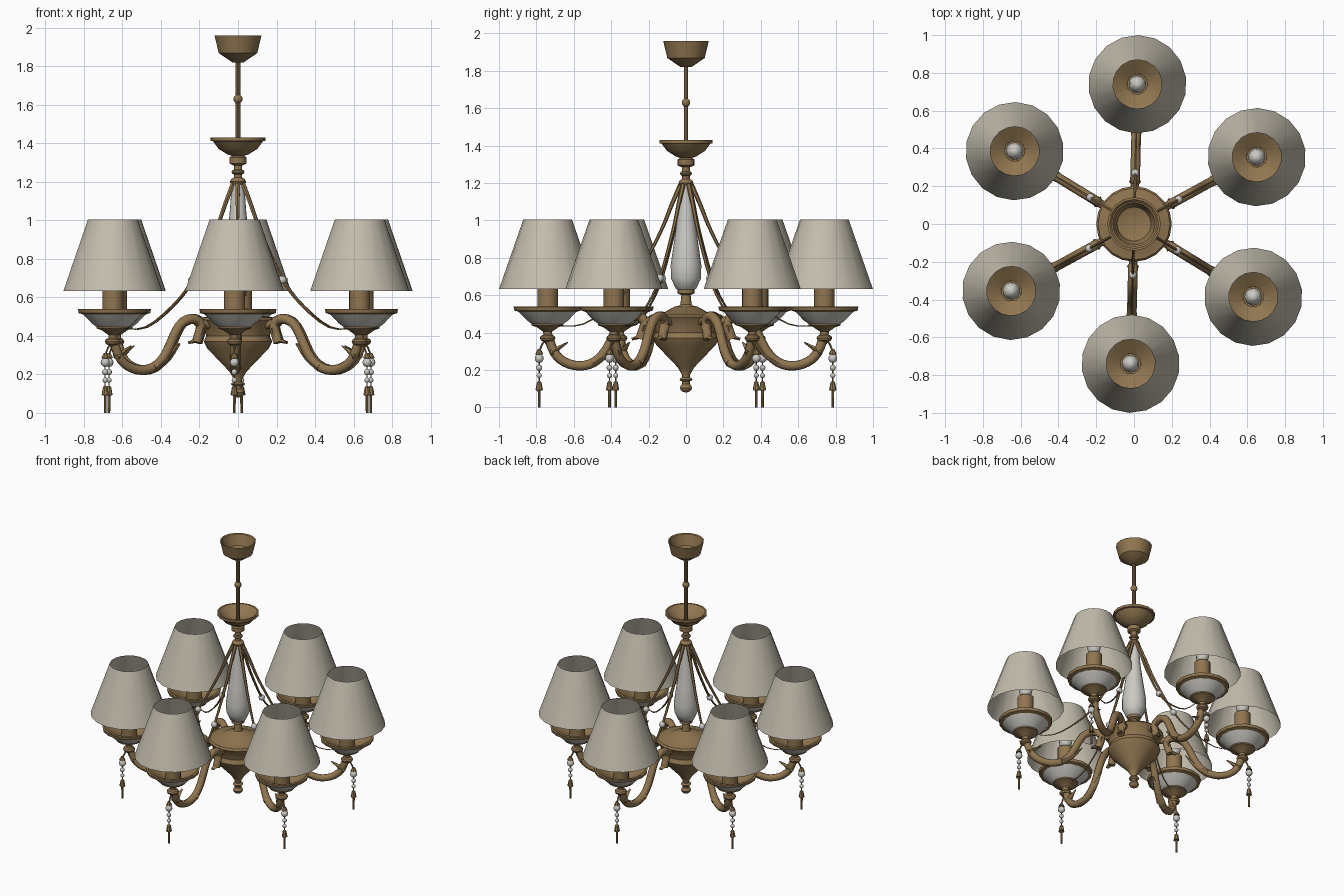
import bpy, bmesh, math
from mathutils import Vector

if "Cube" in bpy.data.objects:
    bpy.data.objects.remove(bpy.data.objects["Cube"])


def material(name, rgb):
    m = bpy.data.materials.new(name)
    m.diffuse_color = (*rgb, 1)
    m.use_nodes = True
    m.node_tree.nodes["Principled BSDF"].inputs["Base Color"].default_value = m.diffuse_color
    return m


GOLD = material("antique gold", (0.28, 0.18, 0.08))
FABRIC = material("shade fabric", (0.55, 0.51, 0.42))
GLASS = material("pale glass", (0.60, 0.59, 0.55))


def finish(bm, name, mat, angle):
    bmesh.ops.recalc_face_normals(bm, faces=bm.faces)
    me = bpy.data.meshes.new(name)
    bm.to_mesh(me)
    bm.free()
    me.materials.append(mat)
    me.polygons.foreach_set("use_smooth", [True] * len(me.polygons))
    me.set_sharp_from_angle(angle=math.radians(angle))
    return me


def skin(bm, rings):
    n = len(rings[0])
    for a, b in zip(rings, rings[1:]):
        for i in range(n):
            j = (i + 1) % n
            bm.faces.new(list(dict.fromkeys((a[i], a[j], b[j], b[i]))))


def lathe(name, profile, mat, sides=16, offset=0.0):
    """Revolve (radius, z) points around a vertical axis at x = offset."""
    bm = bmesh.new()
    rings = []
    for r, z in profile:
        if r < 1e-4:
            rings.append([bm.verts.new((offset, 0, z))] * sides)
        else:
            rings.append([bm.verts.new((offset + r * math.cos(math.tau * i / sides),
                                        r * math.sin(math.tau * i / sides), z))
                          for i in range(sides)])
    skin(bm, rings)
    return finish(bm, name, mat, 35)


def ball(name, r, z, mat, offset=0.0, height=1.0, n=6):
    arc = [math.pi * i / n for i in range(n + 1)]
    return lathe(name, [(r * math.sin(t), z - r * height * math.cos(t)) for t in arc], mat, 10, offset)


def tube(name, pts, mat, start, end, width=1.0, sides=8, steps=3):
    """Sweep a tapering round section along a smooth path of (radial, z) points."""
    P = [Vector(p) for p in pts]
    E = [2 * P[0] - P[1]] + P + [2 * P[-1] - P[-2]]
    path = []
    for k in range(1, len(E) - 2):
        a, b, c, d = E[k - 1:k + 3]
        for s in range(steps):
            t = s / steps
            path.append(0.5 * (2 * b + (c - a) * t + (2 * a - 5 * b + 4 * c - d) * t * t
                               + (3 * b - a - 3 * c + d) * t ** 3))
    path.append(P[-1])
    bm = bmesh.new()
    rings = []
    last = len(path) - 1
    for k, p in enumerate(path):
        t = (path[min(k + 1, last)] - path[max(k - 1, 0)]).normalized()
        r = start + (end - start) * k / last
        turns = [math.tau * i / sides for i in range(sides)]
        rings.append([bm.verts.new((p.x - t.y * r * math.cos(w), r * width * math.sin(w),
                                    p.y + t.x * r * math.cos(w))) for w in turns])
    skin(bm, rings)
    bm.faces.new(rings[0])
    bm.faces.new(rings[-1])
    return finish(bm, name, mat, 50)


def place(mesh, angle=0.0):
    ob = bpy.data.objects.new(mesh.name, mesh)
    ob.rotation_euler.z = angle
    bpy.context.collection.objects.link(ob)


# Central stem, from the ceiling down
canopy = [(0, 1.82), (0.03, 1.82), (0.1, 1.868), (0.122, 1.96), (0.112, 1.955), (0.09, 1.88), (0, 1.85)]
place(lathe("ceiling_canopy", canopy, GOLD))
place(lathe("hanging_rod", [(0.012, 1.34), (0.012, 1.84)], GOLD, 10))
place(ball("rod_knob", 0.024, 1.63, GOLD))
dish = [(0.03, 1.333), (0.055, 1.342), (0.1, 1.37), (0.13, 1.41), (0.142, 1.412), (0.142, 1.43),
        (0.13, 1.43), (0.09, 1.39), (0, 1.355)]
place(lathe("upper_dish", dish, GOLD))
place(lathe("dish_collar", [(0.026, 1.285), (0.045, 1.295), (0.045, 1.325), (0.03, 1.335)], GOLD))
place(lathe("dish_neck", [(0.022, 1.2), (0.022, 1.29)], GOLD))
place(ball("neck_knob", 0.034, 1.25, GOLD, 0, 0.5))
place(ball("column_top", 0.042, 1.2, GOLD, 0, 0.6))
column = [(0.032, 1.19), (0.044, 1.03), (0.062, 0.9), (0.082, 0.76), (0.08, 0.69), (0.055, 0.635), (0.03, 0.62)]
place(lathe("glass_column", column, GLASS))
place(lathe("column_base", [(0.045, 0.63), (0.045, 0.61), (0.025, 0.6), (0.03, 0.55), (0.06, 0.53)], GOLD))
body = [(0, 0.545), (0.06, 0.54), (0.122, 0.505), (0.19, 0.495), (0.2, 0.482), (0.178, 0.45), (0.165, 0.4),
        (0.178, 0.37), (0.16, 0.335), (0.045, 0.215), (0.022, 0.175), (0.02, 0.11)]
place(lathe("central_body", body, GOLD, 20))
place(ball("finial_ring", 0.036, 0.15, GOLD, 0, 0.4))
place(ball("finial", 0.034, 0.105, GOLD, 0, 0.75))

# One branch, built along +x and repeated six times
branch = []
R, D = 0.74, 0.785      # distance of lamp and pendant from the centre
add = branch.append

# curved arm with a scrolled inner end and leaf tips
arm = [(0.245, 0.365), (0.22, 0.46), (0.275, 0.488), (0.35, 0.45), (0.425, 0.31), (0.49, 0.243),
       (0.57, 0.222), (0.65, 0.243), (0.705, 0.295), (R, 0.39)]
add(tube("arm", arm, GOLD, 0.026, 0.025))
add(tube("arm_bracket", [(0.14, 0.455), (0.25, 0.47)], GOLD, 0.026, 0.02))
add(tube("scroll_leaf", [(0.225, 0.44), (0.24, 0.385), (0.29, 0.365)], GOLD, 0.018, 0.007, 1.8))
add(tube("outer_leaf", [(0.72, 0.29), (0.68, 0.318), (0.632, 0.348)], GOLD, 0.02, 0.003, 1.5))
add(tube("middle_leaf", [(0.5, 0.235), (0.42, 0.285), (0.352, 0.36)], GOLD, 0.024, 0.003, 1.3))

# lamp holder, candle, bulb and shade
add(ball("arm_knob", 0.042, 0.37, GOLD, R, 0.55))
add(lathe("cup_base", [(0.022, 0.38), (0.024, 0.405), (0.06, 0.43), (0.085, 0.438), (0.085, 0.45)], GOLD, 16, R))
add(lathe("cup_glass", [(0.083, 0.445), (0.11, 0.465), (0.155, 0.512)], GLASS, 16, R))
add(lathe("cup_rim", [(0.152, 0.51), (0.178, 0.518), (0.182, 0.538), (0.168, 0.54), (0.055, 0.47)], GOLD, 16, R))
add(lathe("candle_sleeve", [(0.055, 0.455), (0.055, 0.715), (0, 0.715)], GOLD, 14, R))
add(ball("bulb", 0.047, 0.78, GLASS, R, 1.5))
add(lathe("lampshade", [(0.26, 0.632), (0.13, 1.005)], FABRIC, 18, R))

# draped string with its bead
string = [(0.03, 1.19), (0.078, 1.08), (0.14, 0.93), (0.27, 0.69), (0.39, 0.555), (0.55, 0.445), (0.71, 0.436)]
add(tube("draped_string", string, GOLD, 0.013, 0.002, 1, 6))
add(ball("string_bead", 0.022, 0.69, GLASS, 0.27))

# hanging pendant
add(tube("pendant_hook", [(0.735, 0.325), (0.76, 0.35), (D, 0.3)], GOLD, 0.006, 0.005, 1, 6))
add(lathe("pendant_wire", [(0.003, 0.31), (0.003, 0.12)], GOLD, 6, D))
add(lathe("pendant_cap", [(0.008, 0.312), (0.022, 0.285), (0, 0.278)], GOLD, 8, D))
for name, size, z in (("large", 0.024, 0.262), ("middle", 0.016, 0.212), ("small", 0.014, 0.17)):
    add(ball("pendant_bead_" + name, size, z, GLASS, D))
add(lathe("pendant_bell", [(0, 0.143), (0.012, 0.135), (0.02, 0.092), (0, 0.09)], GOLD, 8, D))
add(lathe("pendant_tassel", [(0.008, 0.095), (0.007, 0), (0, 0)], GOLD, 8, D))

for k in range(6):
    for mesh in branch:
        place(mesh, math.radians(28.6 + 60 * k))
